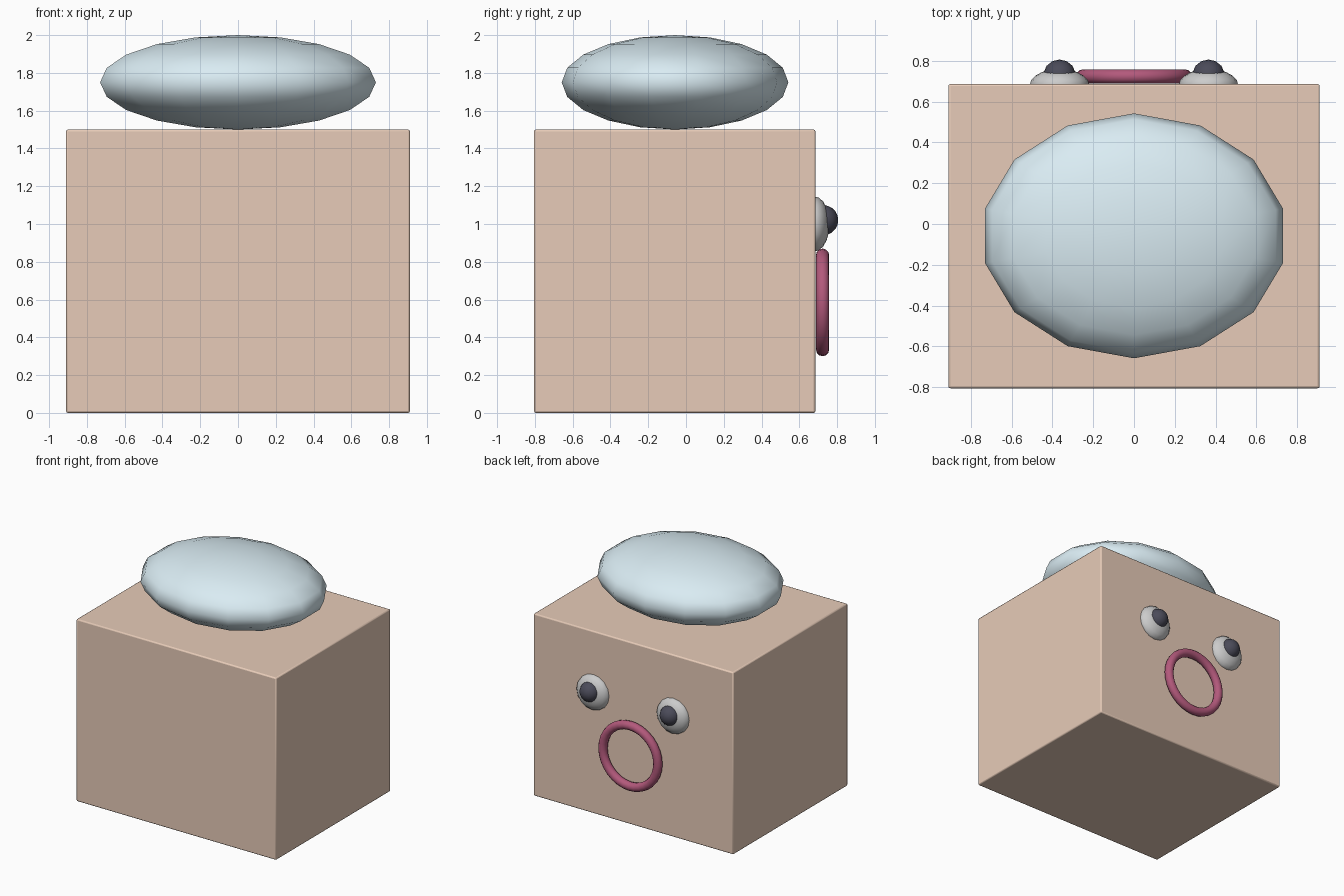
import bpy
from math import pi

if "Cube" in bpy.data.objects:
    bpy.data.objects.remove(bpy.data.objects["Cube"])


def material(name, rgb):
    m = bpy.data.materials.new(name)
    m.diffuse_color = (*rgb, 1)
    m.use_nodes = True
    m.node_tree.nodes["Principled BSDF"].inputs["Base Color"].default_value = m.diffuse_color
    return m


def finish(name, mat=None, smooth=True):
    ob = bpy.context.object
    ob.name = name
    bpy.ops.object.transform_apply(location=False, rotation=True, scale=True)
    if smooth:
        bpy.ops.object.shade_smooth()
    if mat:
        ob.data.materials.append(mat)
    return ob


def ellipsoid(name, loc, radii, segs, rings, mat=None, rot=(0, 0, 0)):
    bpy.ops.mesh.primitive_uv_sphere_add(segments=segs, ring_count=rings, radius=1,
                                         location=loc, rotation=rot)
    ob = bpy.context.object
    bpy.ops.object.transform_apply(location=False, rotation=True, scale=False)
    ob.scale = radii
    return finish(name, mat)


skin = material("skin", (0.80, 0.60, 0.48))
pale_blue = material("pale_blue", (0.70, 0.84, 0.90))
pink = material("pink", (0.45, 0.10, 0.20))
dark = material("dark", (0.07, 0.07, 0.10))

# Box body with a slightly rounded edge
bpy.ops.mesh.primitive_cube_add(size=1, location=(0, -0.06, 0.75))
bpy.context.object.scale = (1.82, 1.49, 1.5)
body = finish("body", skin, smooth=False)
bevel = body.modifiers.new("edge", 'BEVEL')
bevel.width = 0.01
bevel.segments = 2
bpy.ops.object.shade_smooth_by_angle()

# Flattened blob on top: 14 sides with corners on the y axis
cap = ellipsoid("top_blob", (0, -0.058, 1.75), (1, 1, 1), 14, 10, pale_blue)
on_y = any(abs(v.co.x) < 1e-4 and abs(v.co.y) > 0.99 for v in cap.data.vertices)
if not on_y:
    cap.rotation_euler.z = pi / 2
    bpy.ops.object.transform_apply(location=False, rotation=True, scale=False)
cap.scale = (0.749, 0.6, 0.25)
bpy.ops.object.transform_apply(location=False, rotation=False, scale=True)

# Eyes
for side, s in (("left", -1), ("right", 1)):
    ellipsoid(side + "_eye", (s * 0.365, 0.68, 1.0), (0.146, 0.08, 0.146), 16, 10,
              rot=(pi / 2, 0, 0))
    ellipsoid(side + "_pupil", (s * 0.365, 0.726, 1.02), (0.08, 0.08, 0.08), 14, 10, dark)

# Open ring mouth
bpy.ops.mesh.primitive_torus_add(major_radius=0.25, minor_radius=0.035, major_segments=32,
                                 minor_segments=12, location=(0, 0.723, 0.585),
                                 rotation=(pi / 2, 0, 0))
finish("mouth", pink)
